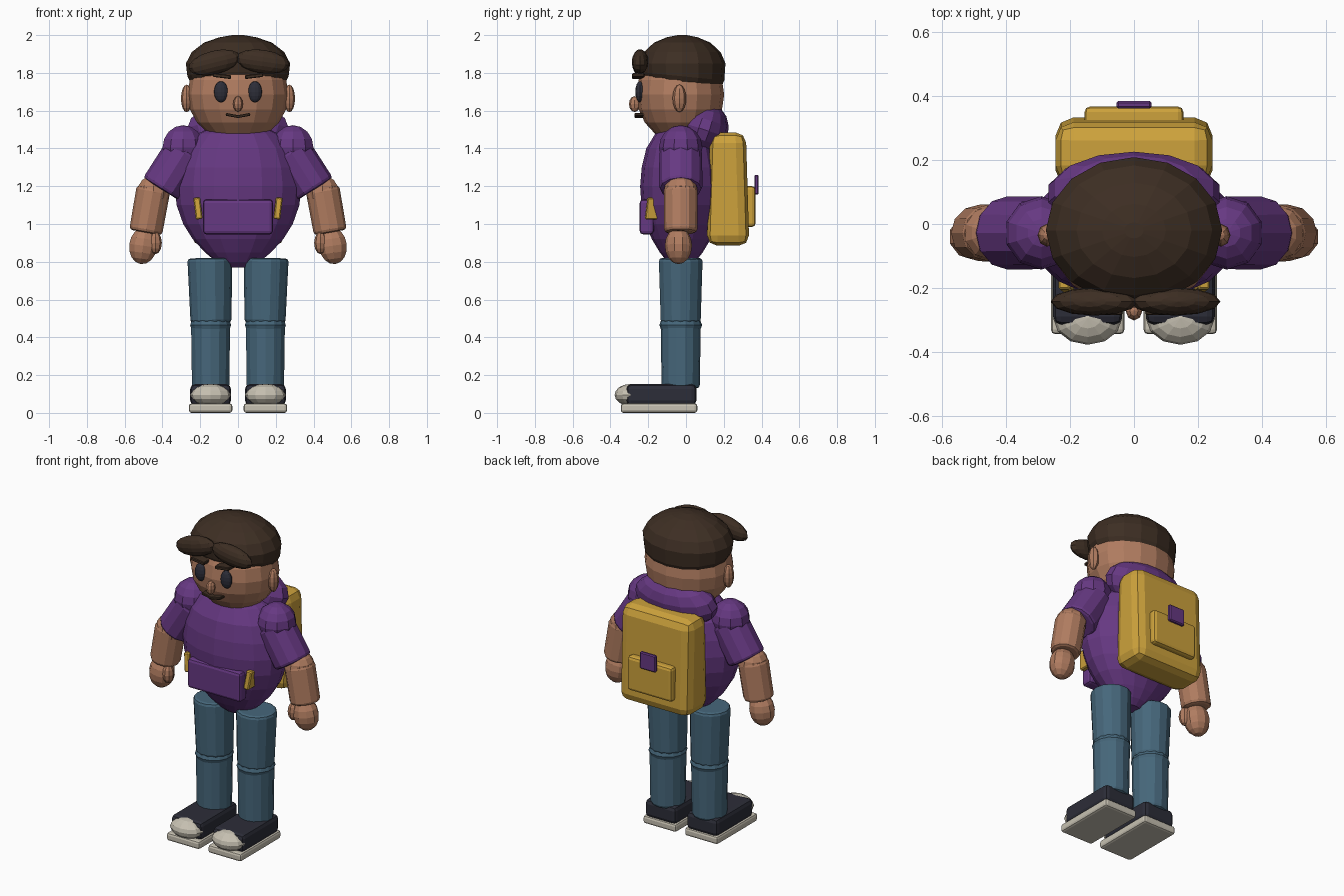
import bpy, bmesh, math
from mathutils import Vector, Matrix

if "Cube" in bpy.data.objects:
    bpy.data.objects.remove(bpy.data.objects["Cube"])


def material(name, r, g, b):
    m = bpy.data.materials.new(name)
    lin = [(c / 255 / 12.92 if c < 11 else ((c / 255 + 0.055) / 1.055) ** 2.4) for c in (r, g, b)]
    m.diffuse_color = (*lin, 1)
    m.use_nodes = True
    m.node_tree.nodes["Principled BSDF"].inputs["Base Color"].default_value = m.diffuse_color
    return m


SKIN = material("skin", 176, 124, 96)
HAIR = material("dark_brown", 61, 46, 35)
PURPLE = material("purple", 102, 56, 130)
YELLOW = material("mustard", 205, 162, 60)
DENIM = material("denim_blue", 70, 103, 123)
NAVY = material("navy", 44, 45, 56)
CREAM = material("cream", 199, 193, 178)


def finish(name, bm, mat):
    bmesh.ops.recalc_face_normals(bm, faces=bm.faces)
    me = bpy.data.meshes.new(name)
    bm.to_mesh(me)
    bm.free()
    me.materials.append(mat)
    ob = bpy.data.objects.new(name, me)
    bpy.context.collection.objects.link(ob)
    return ob


def ball(name, mat, loc, size, segs=12, rings=8, rot=(0, 0, 0)):
    """Faceted ellipsoid with half-sizes `size`; rot in degrees."""
    bm = bmesh.new()
    bmesh.ops.create_uvsphere(bm, u_segments=segs, v_segments=rings, radius=1)
    r = Matrix.Identity(4)
    for a, d in zip("XYZ", rot):
        r = Matrix.Rotation(math.radians(d), 4, a) @ r
    bm.transform(Matrix.Translation(loc) @ r @ Matrix.Diagonal((*size, 1)))
    return finish(name, bm, mat)


def box(name, mat, lo, hi, bevel=0.02, segs=2, rot_y=0, taper=1.0):
    """Bevelled box between two corners; taper scales the top in y."""
    lo, hi = Vector(lo), Vector(hi)
    bm = bmesh.new()
    bmesh.ops.create_cube(bm, size=1)
    for v in bm.verts:
        if v.co.z > 0:
            v.co.y *= taper
    bm.transform(Matrix.Diagonal((*(hi - lo), 1)))
    if bevel:
        bmesh.ops.bevel(bm, geom=bm.edges[:], offset=bevel, segments=segs, profile=0.5, affect='EDGES')
    bm.transform(Matrix.Translation((lo + hi) / 2) @ Matrix.Rotation(math.radians(rot_y), 4, 'Y'))
    return finish(name, bm, mat)


def lathe(name, mat, profile, loc, depth, segs=16):
    """Stacked rings of (height, half width); depth scales y."""
    bm = bmesh.new()
    rings = []
    for z, r in profile:
        rings.append([bm.verts.new((loc[0] + r * math.cos(t), loc[1] + r * depth * math.sin(t), z))
                      for t in (2 * math.pi * i / segs for i in range(segs))])
    for a, b in zip(rings, rings[1:]):
        for i in range(segs):
            j = (i + 1) % segs
            bm.faces.new((a[i], a[j], b[j], b[i]))
    bm.faces.new(rings[0][::-1])
    bm.faces.new(rings[-1])
    return finish(name, bm, mat)


def limb(name, mat, a, b, r1, r2, segs=12, bevel=0.018):
    """Rounded-end cylinder from a to b."""
    a, b = Vector(a), Vector(b)
    d = b - a
    bm = bmesh.new()
    bmesh.ops.create_cone(bm, cap_ends=True, segments=segs, radius1=r1, radius2=r2, depth=d.length)
    rims = [e for e in bm.edges if abs(e.verts[0].co.z - e.verts[1].co.z) < 1e-4]
    bmesh.ops.bevel(bm, geom=rims, offset=bevel, segments=2, profile=0.5, affect='EDGES')
    bm.transform(Matrix.Translation((a + b) / 2) @ d.to_track_quat('Z', 'Y').to_matrix().to_4x4())
    return finish(name, bm, mat)


# Shirt body, hood and front pouch
lathe("torso", PURPLE, [(.77, .06), (.80, .115), (.85, .175), (.92, .24), (1.0, .29), (1.1, .325),
                        (1.2, .335), (1.3, .322), (1.4, .285), (1.48, .21), (1.53, .10)],
      (0, -.025), .65)
ball("hood", PURPLE, (0, .095, 1.5), (.275, .13, .145), 14, 8, rot=(-18, 0, 0))
box("front_pouch", PURPLE, (-.185, -.245, .945), (.185, -.17, 1.13), .018)

# Head and face
ball("head", SKIN, (0, -.03, 1.685), (.268, .232, .253), 16, 10)
ball("nose", SKIN, (0, -.272, 1.635), (.026, .03, .042), 8, 6)

# Hair cap: lower edge is higher over the forehead
cap = lathe("hair_cap", HAIR, [(1.745, .25), (1.78, .268), (1.85, .276), (1.91, .245),
                               (1.96, .18), (1.988, .10), (2.0, .03)], (0, -.02), .83)
for v in cap.data.vertices:
    if v.co.z < 1.8:
        v.co.z -= .1 * v.co.y
ball("fringe_left", HAIR, (-.125, -.243, 1.855), (.14, .044, .062), 12, 8, rot=(0, -14, 0))
ball("fringe_right", HAIR, (.13, -.243, 1.86), (.142, .044, .062), 12, 8, rot=(0, 8, 0))

# Backpack with pocket and clasp
box("backpack", YELLOW, (-.245, .11, .885), (.245, .335, 1.485), .055, 2, taper=.84)
box("backpack_pocket", YELLOW, (-.155, .30, .985), (.155, .368, 1.2), .018)
box("pocket_clasp", PURPLE, (-.055, .362, 1.155), (.055, .385, 1.26), .006, 1)

for s, side in ((-1, "left"), (1, "right")):
    # Face details
    ball(f"{side}_ear", SKIN, (s * .272, -.035, 1.665), (.03, .036, .073), 8, 8)
    ball(f"{side}_eye", NAVY, (s * .09, -.244, 1.70), (.037, .024, .056), 12, 8)
    box(f"{side}_eyebrow", HAIR, (s * .085 - .048, -.285, 1.773), (s * .085 + .048, -.22, 1.793),
        .004, 1, rot_y=s * -7)
    box(f"{side}_mouth_half", HAIR, (s * .031 - .034, -.272, 1.567), (s * .031 + .034, -.225, 1.582),
        .003, 1, rot_y=s * -11)

    # Arm
    ball(f"{side}_shoulder", PURPLE, (s * .29, -.028, 1.405), (.115, .115, .118), 10, 8)
    limb(f"{side}_sleeve", PURPLE, (s * .275, -.028, 1.39), (s * .405, -.028, 1.183), .113, .115)
    ball(f"{side}_elbow", SKIN, (s * .447, -.028, 1.17), (.09, .09, .088), 10, 8)
    limb(f"{side}_forearm", SKIN, (s * .447, -.028, 1.19), (s * .489, -.028, .955), .09, .088)
    ball(f"{side}_hand", SKIN, (s * .502, -.04, .885), (.078, .072, .098), 10, 8, rot=(0, s * -8, 0))
    ball(f"{side}_thumb", SKIN, (s * .437, -.07, .9), (.034, .036, .06), 8, 6)

    # Leg
    x = s * .145
    limb(f"{side}_thigh", DENIM, (x - s * .002, -.028, .475), (x + s * .004, -.028, .82), .108, .119, 14)
    ball(f"{side}_knee", DENIM, (x, -.028, .465), (.111, .113, .085), 14, 6)
    limb(f"{side}_shin", DENIM, (x, -.028, .13), (x, -.028, .47), .101, .106, 14)

    # Shoe
    box(f"{side}_sole", CREAM, (x - .115, -.345, 0), (x + .115, .06, .05), .014)
    box(f"{side}_shoe", NAVY, (x - .108, -.315, .04), (x + .108, .055, .152), .025)
    ball(f"{side}_toe_cap", CREAM, (x, -.295, .095), (.108, .083, .058), 12, 8)

    # Strap end beside the pouch
    box(f"{side}_strap", YELLOW, (s * .212 - .018, -.218, 1.025), (s * .212 + .018, -.14, 1.14),
        .006, 1, rot_y=s * 7, taper=.65)
